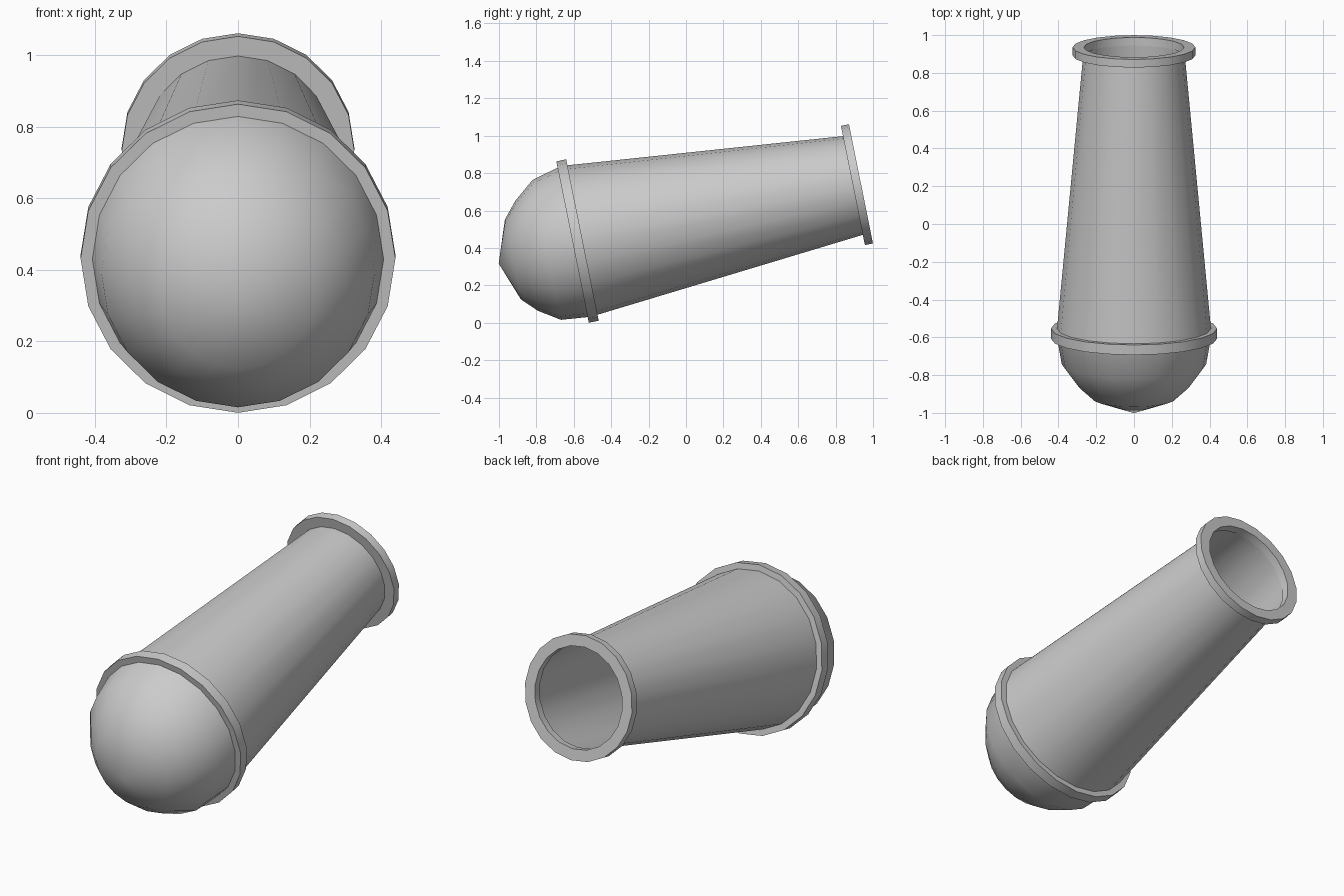
import bpy, bmesh, math

if "Cube" in bpy.data.objects:
    bpy.data.objects.remove(bpy.data.objects["Cube"])

SIDES = 20
TILT = math.radians(11.4)
CY, CZ = -0.58, 0.437      # centre of the breech ring
LENGTH = 1.524             # breech ring centre to muzzle ring centre


def lathe(name, profile, closed=False, lean=0.0, angle=40):
    """Revolve (distance along axis, radius) points around the tilted axis."""
    bm = bmesh.new()
    rings = []
    for a, r in profile:
        ring = []
        for i in range(SIDES):
            t = 2 * math.pi * i / SIDES
            n = r * math.cos(t) + lean * a
            ring.append(bm.verts.new((r * math.sin(t),
                                      CY + a * math.cos(TILT) - n * math.sin(TILT),
                                      CZ + a * math.sin(TILT) + n * math.cos(TILT))))
        rings.append(ring)
    pairs = list(zip(rings, rings[1:]))
    if closed:
        pairs.append((rings[-1], rings[0]))
    for p, q in pairs:
        for i in range(SIDES):
            j = (i + 1) % SIDES
            bm.faces.new((p[i], p[j], q[j], q[i]))
    bmesh.ops.remove_doubles(bm, verts=bm.verts, dist=1e-5)
    bmesh.ops.recalc_face_normals(bm, faces=bm.faces)
    mesh = bpy.data.meshes.new(name)
    bm.to_mesh(mesh)
    bm.free()
    ob = bpy.data.objects.new(name, mesh)
    bpy.context.collection.objects.link(ob)
    bpy.ops.object.select_all(action='DESELECT')
    ob.select_set(True)
    bpy.context.view_layer.objects.active = ob
    bpy.ops.object.shade_smooth_by_angle(angle=math.radians(angle))
    return ob


def band(name, centre, half, inner, outer):
    """Flat-sided ring around the barrel."""
    lo, hi = centre - half, centre + half
    return lathe(name, [(lo, inner), (lo, outer), (hi, outer), (hi, inner)], closed=True)


# Hollow tapered barrel
lathe("barrel", [(0.0, 0.41), (LENGTH, 0.267)])
# Rounded breech, sagging slightly below the barrel axis
lathe("breech_dome", [(0.0, 0.412), (-0.17, 0.382), (-0.283, 0.30),
                      (-0.358, 0.218), (-0.437, 0.0)], lean=0.08, angle=60)
# Reinforcing rings
band("breech_ring", 0.0, 0.027, 0.405, 0.44)
band("muzzle_ring", LENGTH, 0.022, 0.265, 0.325)
